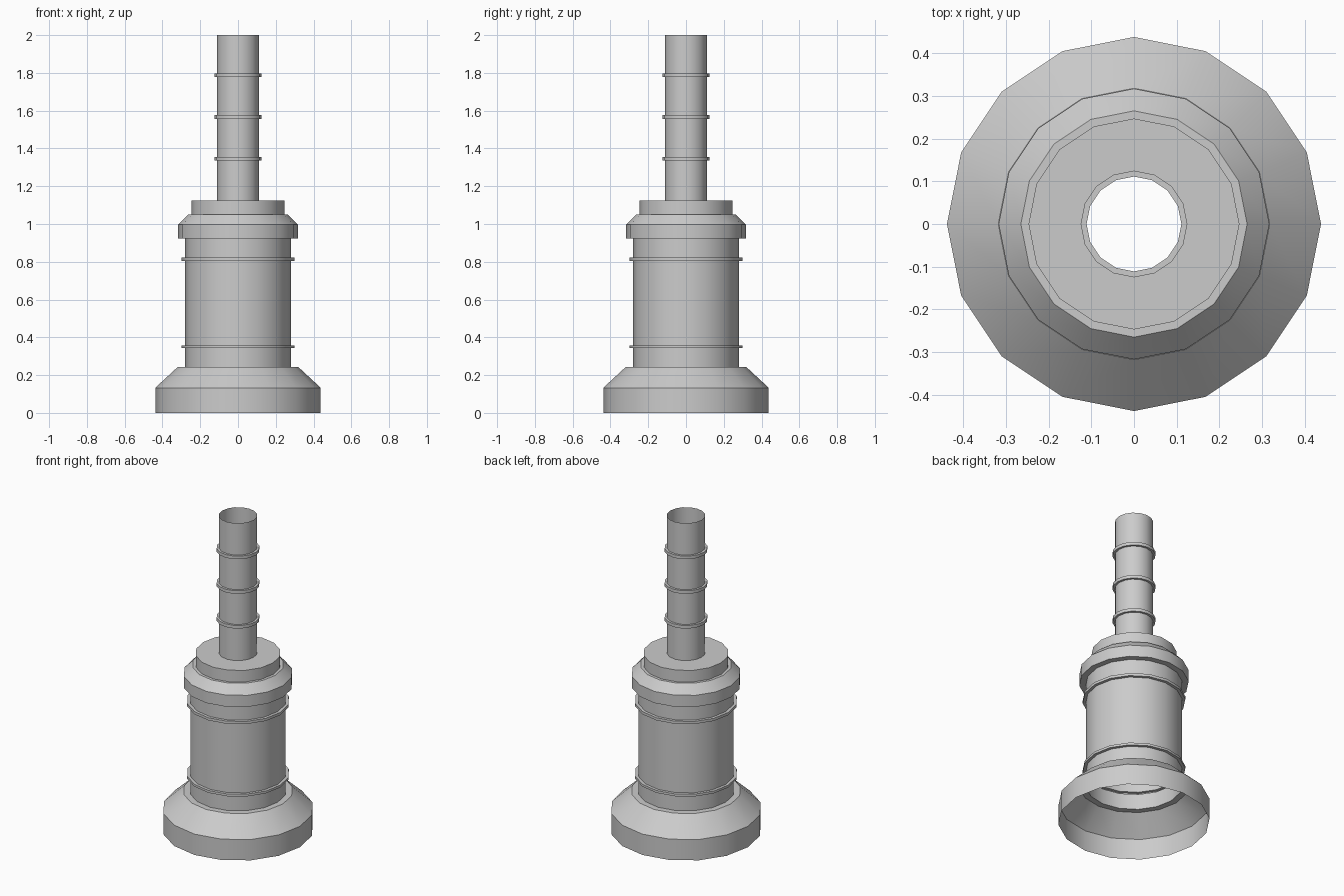
import bpy, bmesh
from math import cos, sin, pi, radians

if "Cube" in bpy.data.objects:
    bpy.data.objects.remove(bpy.data.objects["Cube"])

SIDES = 16


def lathe(name, profile):
    """Open shell turned around z from (radius, height) points."""
    bm = bmesh.new()
    rings = [[bm.verts.new((r * cos(2 * pi * i / SIDES), r * sin(2 * pi * i / SIDES), z))
              for i in range(SIDES)] for r, z in profile]
    for low, high in zip(rings, rings[1:]):
        for i in range(SIDES):
            j = (i + 1) % SIDES
            bm.faces.new((low[i], low[j], high[j], high[i]))
    mesh = bpy.data.meshes.new(name)
    bm.to_mesh(mesh)
    bm.free()
    obj = bpy.data.objects.new(name, mesh)
    bpy.context.collection.objects.link(obj)
    bpy.ops.object.select_all(action='DESELECT')
    obj.select_set(True)
    bpy.context.view_layer.objects.active = obj
    bpy.ops.object.shade_smooth_by_angle(angle=radians(30))
    return obj


def banded_tube(radius, band_radius, bottom, top, bands):
    """Profile of a straight tube with thin raised bands."""
    points = [(radius, bottom)]
    for low, high in bands:
        points += [(radius, low), (band_radius, low), (band_radius, high), (radius, high)]
    return points + [(radius, top)]


# Flared foot with a flat ledge meeting the barrel
lathe("base", [(0.438, 0), (0.438, 0.133), (0.318, 0.244), (0.28, 0.244)])

# Barrel with two bands
lathe("barrel", banded_tube(0.28, 0.298, 0.244, 0.923, [(0.343, 0.358), (0.805, 0.822)]))

# Bevelled collar, raised step and flat top around the spout
lathe("collar", [(0.28, 0.923), (0.317, 0.923), (0.317, 0.997), (0.265, 1.05),
                 (0.247, 1.05), (0.247, 1.124), (0.111, 1.124)])

# Open spout with three bands
lathe("spout", banded_tube(0.111, 0.125, 1.124, 2.0,
                           [(z, z + 0.02) for z in (1.335, 1.556, 1.777)]))
